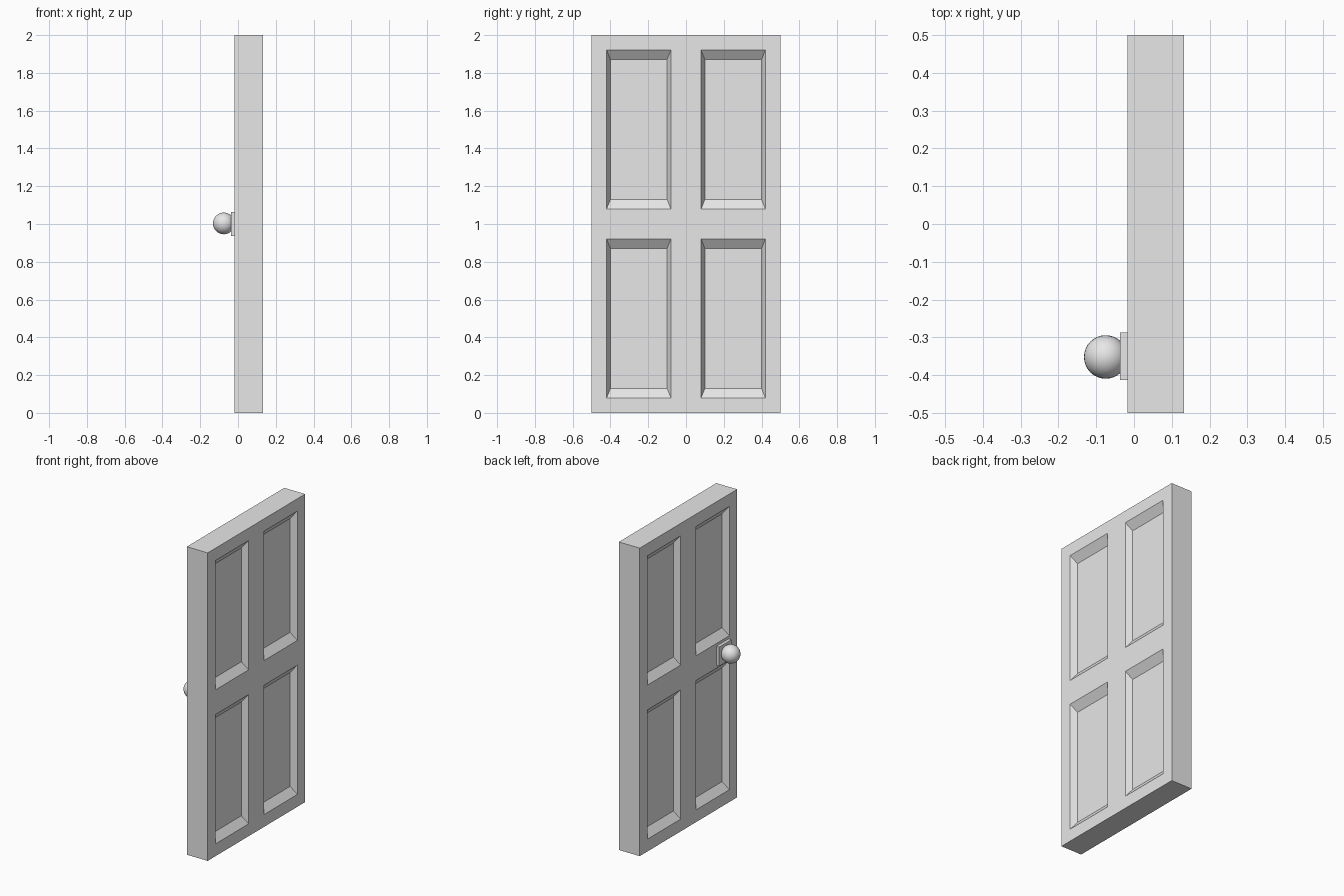
import bpy
import bmesh
from mathutils import Matrix, Vector

default = bpy.data.objects.get("Cube")
if default:
    bpy.data.objects.remove(default, do_unlink=True)

grey = bpy.data.materials.new("light_grey")
grey.diffuse_color = (0.8, 0.8, 0.8, 1)
grey.use_nodes = True
for node in grey.node_tree.nodes:
    if node.type == 'BSDF_PRINCIPLED':
        node.inputs["Base Color"].default_value = grey.diffuse_color


def make_object(name, bm):
    mesh = bpy.data.meshes.new(name)
    bm.to_mesh(mesh)
    bm.free()
    mesh.materials.append(grey)
    obj = bpy.data.objects.new(name, mesh)
    bpy.context.collection.objects.link(obj)
    return obj


def box(size, centre):
    bm = bmesh.new()
    bmesh.ops.create_cube(bm, size=1, matrix=Matrix.Translation(centre) @ Matrix.Diagonal((*size, 1)))
    return bm


# Door slab, cut along the borders of the four panels
DEPTH = 0.038
PANEL_SCALE = 0.88
Y_CUTS = (-0.42, -0.08, 0.08, 0.42)
Z_CUTS = (0.08, 0.92, 1.08, 1.92)
bm = box((0.15, 1, 2), (0.0575, 0, 1))
for axis, cuts in ((Vector((0, 1, 0)), Y_CUTS), (Vector((0, 0, 1)), Z_CUTS)):
    for cut in cuts:
        bmesh.ops.bisect_plane(bm, geom=bm.verts[:] + bm.edges[:] + bm.faces[:],
                               plane_co=axis * cut, plane_no=axis)
bm.normal_update()

# Recessed panels with sloping borders on both sides
panels = []
for face in bm.faces:
    c = face.calc_center_median()
    if abs(face.normal.x) > 0.9 and 0.08 < abs(c.y) < 0.42 and 0.08 < abs(c.z - 1) < 0.92:
        panels.append(face)
bmesh.ops.inset_individual(bm, faces=panels, thickness=0.01, depth=0)
for face in panels:
    c = face.calc_center_median()
    inward = -DEPTH if c.x > 0.0575 else DEPTH
    half = Vector((0, 0.17, 0.42)) * PANEL_SCALE
    for v in face.verts:
        v.co.x += inward
        v.co.y = c.y + (half.y if v.co.y > c.y else -half.y)
        v.co.z = c.z + (half.z if v.co.z > c.z else -half.z)
bmesh.ops.recalc_face_normals(bm, faces=bm.faces[:])
make_object("door", bm)

# Square plate behind the knob
make_object("knob_plate", box((0.02, 0.125, 0.125), (-0.0275, -0.35, 1)))

# Round knob
bm = bmesh.new()
bmesh.ops.create_uvsphere(bm, u_segments=32, v_segments=16, radius=0.0575,
                          matrix=Matrix.Translation((-0.075, -0.352, 1.003)))
for face in bm.faces:
    face.smooth = True
make_object("door_knob", bm)
